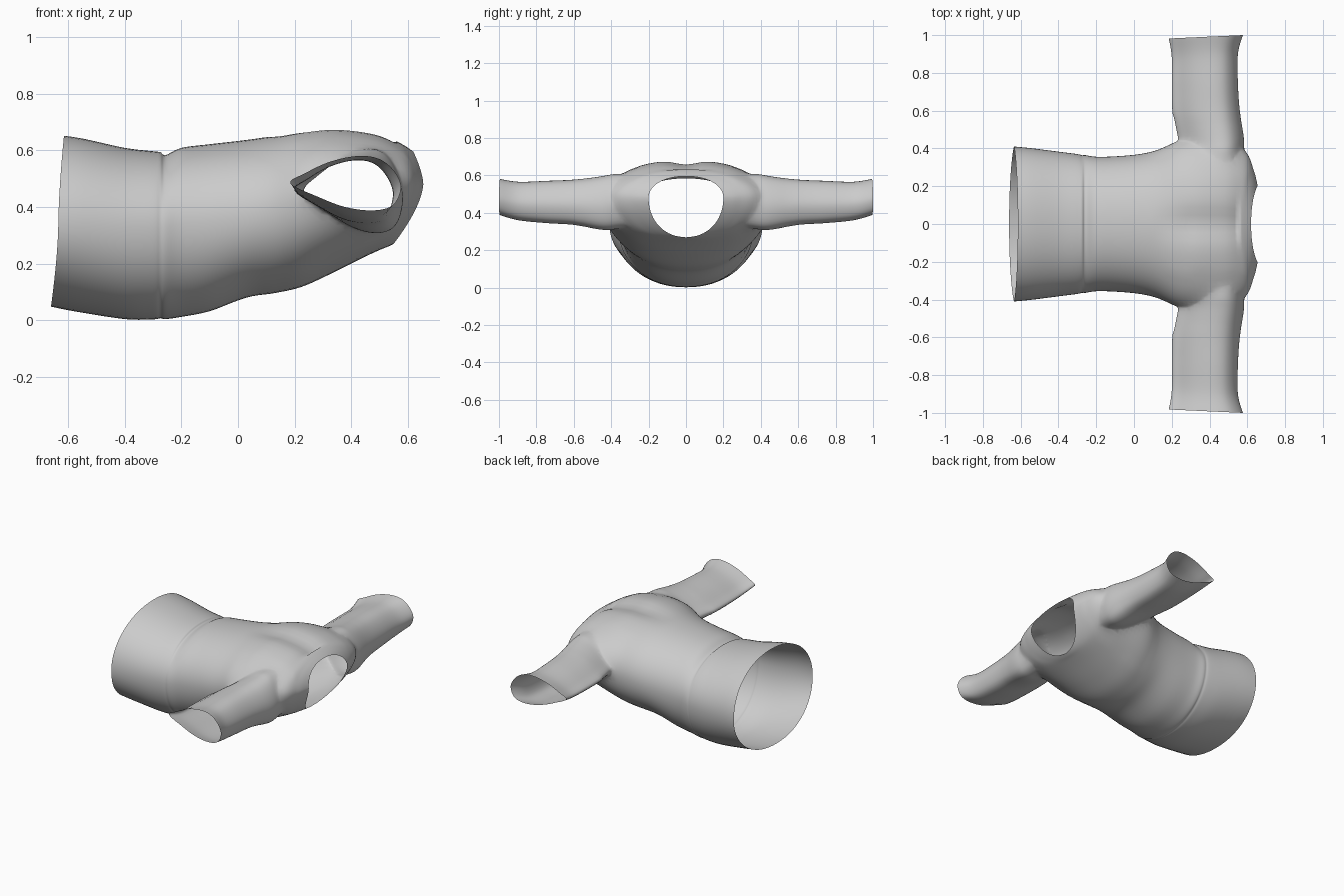
import bpy, bmesh, math

if "Cube" in bpy.data.objects:
    bpy.data.objects.remove(bpy.data.objects["Cube"])


def catmull(a, b, c, d, t):
    return [0.5 * (2 * q + (r - p) * t + (2 * p - 5 * q + 4 * r - s) * t * t
                   + (3 * q - p - 3 * r + s) * t ** 3) for p, q, r, s in zip(a, b, c, d)]


def resample(keys, n, closed=False):
    """Smooth curve through key rows, n steps per span."""
    k = len(keys)
    pick = (lambda i: keys[i % k]) if closed else (lambda i: keys[max(0, min(k - 1, i))])
    out = []
    for i in range(k if closed else k - 1):
        out += [catmull(pick(i - 1), pick(i), pick(i + 1), pick(i + 2), j / n) for j in range(n)]
    return out if closed else out + [list(keys[-1])]


def loft(bm, rings, apex_start, apex_end):
    """Skin rings; each end is closed by a cone to an apex that is removed later."""
    vs = [[bm.verts.new(p) for p in r] for r in rings]
    n = len(vs[0])
    for a, b in zip(vs, vs[1:]):
        for i in range(n):
            bm.faces.new((a[i], a[(i + 1) % n], b[(i + 1) % n], b[i]))
    for ring, tip in ((vs[0], apex_start), (vs[-1], apex_end)):
        t = bm.verts.new(tip)
        for i in range(n):
            bm.faces.new((ring[i], ring[(i + 1) % n], t))


def make_object(name, bm):
    bmesh.ops.recalc_face_normals(bm, faces=bm.faces[:])
    me = bpy.data.meshes.new(name)
    bm.to_mesh(me)
    bm.free()
    ob = bpy.data.objects.new(name, me)
    bpy.context.collection.objects.link(ob)
    return ob


# Torso rows: x at side, half width, z bottom, z widest, z top, setback bottom, setback top
torso_keys = [
    (-0.635, 0.410, 0.048, 0.34, 0.652, 0.026, -0.020),
    (-0.55, 0.402, 0.030, 0.34, 0.640, 0.02, -0.01),
    (-0.40, 0.383, 0.004, 0.33, 0.609, 0.0, 0.0),
    (-0.30, 0.370, 0.003, 0.33, 0.597, 0.0, 0.0),
    (-0.275, 0.364, 0.007, 0.33, 0.594, 0.0, 0.0),
    (-0.255, 0.364, 0.004, 0.33, 0.584, 0.0, 0.0),
    (-0.20, 0.356, 0.012, 0.34, 0.609, 0.0, 0.0),
    (-0.10, 0.358, 0.032, 0.35, 0.622, 0.0, 0.0),
    (0.03, 0.370, 0.080, 0.37, 0.637, 0.0, 0.0),
    (0.13, 0.394, 0.096, 0.40, 0.652, 0.0, 0.0),
    (0.23, 0.440, 0.118, 0.44, 0.671, 0.005, 0.0),
    (0.35, 0.455, 0.165, 0.46, 0.682, 0.02, 0.005),
    (0.50, 0.440, 0.220, 0.47, 0.665, 0.06, 0.02),
    (0.60, 0.380, 0.248, 0.48, 0.632, 0.10, 0.04),
    (0.635, 0.285, 0.260, 0.48, 0.613, 0.105, 0.04),
    (0.655, 0.200, 0.270, 0.48, 0.595, 0.105, 0.035),
]
SEG = 72
rings = []
for x, hw, zb, zm, zt, sb, st in resample(torso_keys, 5):
    ring = []
    for i in range(SEG):
        a = 2 * math.pi * i / SEG
        c, s = math.cos(a), math.sin(a)
        y = hw * math.copysign(abs(c) ** 0.93, c)
        e = abs(s) ** 0.97
        z = zm + (zt - zm) * e if s > 0 else zm - (zm - zb) * e
        if s > 0:  # dip along the spine near the collar
            z -= 0.025 * math.exp(-(y / 0.08) ** 2) * min(1, max(0, (x - 0.1) / 0.2)) * (x < 0.6)
        ring.append((x - (st if s > 0 else sb) * abs(s) ** 1.5, y, z))
    rings.append(ring)
bm = bmesh.new()
loft(bm, rings, (-1.2, 0, 0.34), (1.2, 0, 0.45))
shirt = make_object("shirt", bm)

# Sleeves: teardrop section lofted outward on both sides
section = resample([(0, .5), (.13, .68), (.35, .89), (.6, 1), (.8, .95), (.94, .72),
                    (1, .42), (.93, .1), (.75, 0), (.5, .06), (.25, .25)], 5, True)
# y, x min, x max, z min, z max
sleeve_keys = [
    (0.25, 0.30, 0.570, 0.340, 0.600), (0.38, 0.25, 0.582, 0.312, 0.608),
    (0.46, 0.232, 0.583, 0.308, 0.595), (0.60, 0.205, 0.560, 0.335, 0.577),
    (0.75, 0.200, 0.550, 0.345, 0.570), (0.90, 0.200, 0.550, 0.360, 0.565),
    (1.00, 0.185, 0.576, 0.388, 0.580)]
bm = bmesh.new()
for side in (1, -1):
    rings = [[(x0 + (x1 - x0) * u, side * (y + 0.018 * (u - 1)), z0 + (z1 - z0) * v)
              for u, v in section] for y, x0, x1, z0, z1 in resample(sleeve_keys, 6)]
    loft(bm, rings, (0.43, side * 0.2, 0.46), (0.4, side * 1.4, 0.48))
sleeves = make_object("sleeve_helper", bm)
sleeves.hide_render = True

# Join sleeves to torso
mod = shirt.modifiers.new("join_sleeves", 'BOOLEAN')
mod.operation, mod.solver, mod.object = 'UNION', 'EXACT', sleeves
bpy.context.view_layer.objects.active = shirt
shirt.select_set(True)
bpy.ops.object.modifier_apply(modifier=mod.name)
bpy.data.objects.remove(sleeves)

# Open hem, collar and cuffs by removing the cone tips, then soften the armholes
bm = bmesh.new()
bm.from_mesh(shirt.data)
tips = [v for v in bm.verts if abs(v.co.x) > 0.9 or abs(v.co.y) > 1.2]
bmesh.ops.delete(bm, geom=tips, context='VERTS')
bmesh.ops.remove_doubles(bm, verts=bm.verts[:], dist=0.003)
bmesh.ops.triangulate(bm, faces=[f for f in bm.faces if len(f.verts) > 4])
seam = [v for v in bm.verts if 0.27 < abs(v.co.y) < 0.56 and v.co.x > 0.16 and not v.is_boundary]
for _ in range(6):
    bmesh.ops.smooth_vert(bm, verts=seam, factor=0.5, use_axis_x=True, use_axis_y=True, use_axis_z=True)
for f in bm.faces:
    f.smooth = True
bm.to_mesh(shirt.data)
bm.free()
